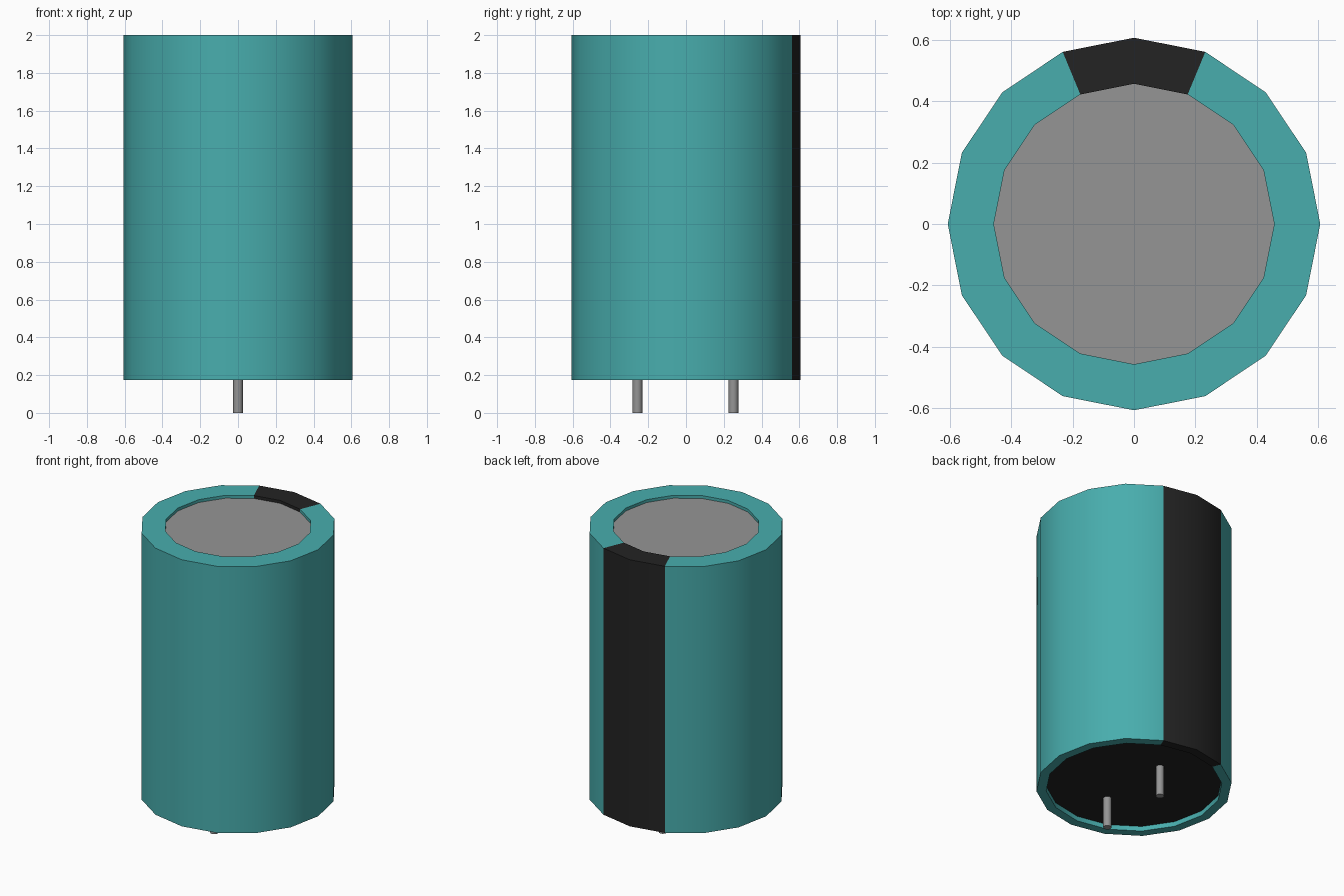
import bpy, bmesh, math

SIDES = 16
TOP_R, OUTER_R, BASE_R = 0.457, 0.607, 0.547
TOP_Z, BASE_Z = 1.98, 0.208

if "Cube" in bpy.data.objects:
    bpy.data.objects.remove(bpy.data.objects["Cube"])


def material(name, colour):
    mat = bpy.data.materials.new(name)
    mat.use_nodes = True
    mat.diffuse_color = (*colour, 1)
    mat.node_tree.nodes["Principled BSDF"].inputs["Base Color"].default_value = (*colour, 1)
    return mat


teal = material("teal sleeve", (0.065, 0.42, 0.42))
black = material("matte black", (0.017, 0.017, 0.017))
grey = material("metal grey", (0.30, 0.30, 0.30))


def finish(name, bm, *mats):
    mesh = bpy.data.meshes.new(name)
    bm.to_mesh(mesh)
    bm.free()
    obj = bpy.data.objects.new(name, mesh)
    bpy.context.collection.objects.link(obj)
    for mat in mats:
        mesh.materials.append(mat)
    bpy.ops.object.select_all(action="DESELECT")
    obj.select_set(True)
    bpy.context.view_layer.objects.active = obj
    bpy.ops.object.shade_smooth_by_angle(angle=math.radians(35))
    return obj


def ring(bm, radius, z, sides=SIDES):
    step = math.tau / sides
    return [bm.verts.new((radius * math.cos(i * step), radius * math.sin(i * step), z))
            for i in range(sides)]


# Sleeve: lathed wall with a lip at each end, and a black stripe down the back
bm = bmesh.new()
profile = [(TOP_R, TOP_Z), (TOP_R, 2), (OUTER_R, 2),
           (OUTER_R, 0.175), (BASE_R, 0.175), (BASE_R, BASE_Z)]
rings = [ring(bm, r, z) for r, z in profile]
for a, b in zip(rings, rings[1:]):
    for i in range(SIDES):
        j = (i + 1) % SIDES
        face = bm.faces.new((a[i], b[i], b[j], a[j]))
        middle = face.calc_center_median()
        angle = math.atan2(middle.y, middle.x)
        face.material_index = int(abs(angle - math.pi / 2) < math.tau / SIDES)
finish("sleeve", bm, teal, black)

# Recessed end discs
for name, radius, z, mat in (("top_disc", TOP_R, TOP_Z, grey),
                             ("base_disc", BASE_R, BASE_Z, black)):
    bm = bmesh.new()
    verts = ring(bm, radius, z)
    bm.faces.new(verts if name == "top_disc" else verts[::-1])
    finish(name, bm, mat)

# Two lead pins under the base
for name, y in (("front_pin", -0.257), ("back_pin", 0.251)):
    bm = bmesh.new()
    bmesh.ops.create_cone(bm, cap_ends=True, segments=12, radius1=0.026,
                          radius2=0.026, depth=BASE_Z)
    bmesh.ops.translate(bm, verts=bm.verts, vec=(0, y, BASE_Z / 2))
    finish(name, bm, grey)
